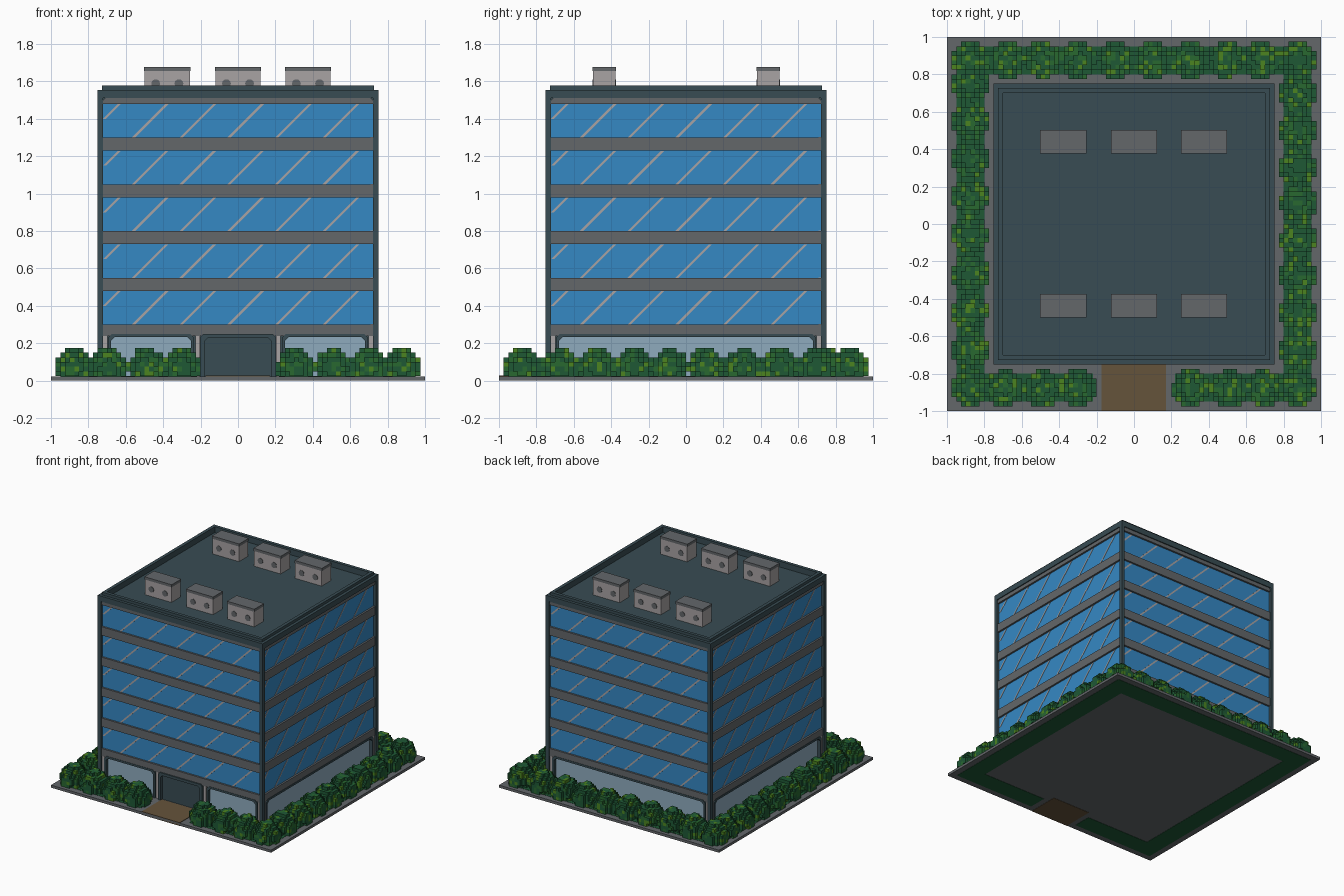
import bpy, bmesh, math, random
from mathutils import Matrix, Vector

if "Cube" in bpy.data.objects:
    bpy.data.objects.remove(bpy.data.objects["Cube"], do_unlink=True)
random.seed(4)


def material(name, rgb):
    lin = [(c / 255 / 12.92) if c < 11 else ((c / 255 + 0.055) / 1.055) ** 2.4 for c in rgb]
    m = bpy.data.materials.new(name)
    m.diffuse_color = (*lin, 1)
    m.use_nodes = True
    bsdf = m.node_tree.nodes["Principled BSDF"]
    bsdf.inputs["Base Color"].default_value = (*lin, 1)
    bsdf.inputs["Roughness"].default_value = 0.8
    return m


SLATE = material("dark slate", (56, 76, 83))
GREY = material("concrete grey", (99, 103, 106))
LIGHT = material("light grey", (168, 163, 164))
BLUE = material("blue glass", (53, 136, 196))
PALE = material("pale shop glass", (143, 171, 190))
BROWN = material("path brown", (101, 83, 59))
GREENS = [material("dark green", (30, 88, 53)),
          material("mid green", (40, 104, 48)),
          material("lime green", (76, 132, 32))]


def make_object(name, bm, mats):
    mesh = bpy.data.meshes.new(name)
    bm.to_mesh(mesh)
    bm.free()
    for m in mats:
        mesh.materials.append(m)
    ob = bpy.data.objects.new(name, mesh)
    bpy.context.scene.collection.objects.link(ob)
    return ob


class Part:
    """Collects prisms and boxes that share one name and colour."""

    def __init__(self, name, mat):
        self.name, self.mat, self.bm = name, mat, bmesh.new()

    def prism(self, outline, d0, d1, side=0):
        # outline is (across, up); d0..d1 is the distance from the centre
        rot = Matrix.Rotation(side * math.pi / 2, 3, 'Z')
        back, front = [[self.bm.verts.new(rot @ Vector((u, -d, z))) for u, z in outline]
                       for d in (d0, d1)]
        n = len(outline)
        faces = [self.bm.faces.new(front), self.bm.faces.new(back[::-1])]
        for i in range(n):
            j = (i + 1) % n
            faces.append(self.bm.faces.new((front[j], front[i], back[i], back[j])))
        return faces

    def plate(self, u0, u1, z0, z1, d0, d1, side=0, cut=0.0):
        top = [(u1, z1), (u0, z1)]
        if cut:
            top = [(u1, z1 - cut), (u1 - cut, z1), (u0 + cut, z1), (u0, z1 - cut)]
        self.prism([(u0, z0), (u1, z0)] + top, d0, d1, side)

    def arch(self, u0, u1, z0, z1, t, d0, d1, side=0, cut=0.02):
        outer = [(u0, z0), (u0, z1 - cut), (u0 + cut, z1), (u1 - cut, z1), (u1, z1 - cut), (u1, z0)]
        a, b, z = u0 + t, u1 - t, z1 - t
        inner = [(b, z0), (b, z - cut), (b - cut, z), (a + cut, z), (a, z - cut), (a, z0)]
        self.prism(outer + inner, d0, d1, side)

    def box(self, x0, x1, y0, y1, z0, z1):
        self.plate(x0, x1, z0, z1, -y1, -y0)

    def finish(self):
        bmesh.ops.recalc_face_normals(self.bm, faces=self.bm.faces)
        return make_object(self.name, self.bm, [self.mat])


BASE = 0.025
ROWS = [0.30 + 0.25 * i for i in range(5)]

# Ground slab, planting beds and entrance path
slab = Part("ground_slab", GREY)
slab.box(-1, 1, -1, 1, 0.002, BASE - 0.002)
path = Part("entrance_path", BROWN)
path.box(-0.175, 0.17, -1, -0.74, 0, BASE + 0.002)
beds = Part("planting_beds", GREENS[0])
for s in (-1, 1):
    beds.box(*sorted((s * 0.80, s * 0.95)), -0.95, 0.95, 0, BASE)
    beds.box(*sorted((s * 0.22, s * 0.80)), -0.95, -0.80, 0, BASE)
beds.box(-0.80, 0.80, 0.80, 0.95, 0, BASE)

# Building core with flat roof, and corner pillars
core = Part("building_core", SLATE)
core.box(-0.705, 0.705, -0.705, 0.705, 0.02, 1.53)
pillars = Part("corner_pillars", SLATE)
for x in (-0.75, 0.722):
    for y in (-0.75, 0.722):
        pillars.box(x, x + 0.028, y, y + 0.028, 0.02, 1.54)

# Facade, repeated on the four sides
parapet = Part("parapet", SLATE)
cornice = Part("cornice", SLATE)
glass = Part("office_windows", BLUE)
streaks = Part("window_reflections", LIGHT)
bands = Part("floor_bands", GREY)
posts = Part("ground_floor_posts", LIGHT)
frames = Part("shop_window_frames", SLATE)
shops = Part("shop_windows", PALE)
for side in range(4):
    parapet.plate(-0.727, 0.727, 1.50, 1.577, 0.70, 0.727, side)
    cornice.plate(-0.75, 0.75, 1.51, 1.555, 0.72, 0.75, side)
    bands.plate(-0.728, 0.728, 0.24, 0.30, 0.70, 0.742, side)
    bands.plate(-0.728, 0.728, 1.48, 1.512, 0.70, 0.742, side, cut=0.02)
    for z in ROWS:
        glass.plate(-0.725, 0.725, z, z + 0.18, 0.70, 0.727, side)
        if z < 1.2:
            bands.plate(-0.728, 0.728, z + 0.18, z + 0.25, 0.70, 0.742, side)
        # slanted reflections, clipped to the pane
        for k in range(-1, 6):
            u = -0.567 + 0.255 * k
            lo, hi = max(0, -0.722 - u), min(0.178, 0.71 - u)
            if hi > lo:
                streaks.prism([(u + lo, z + lo), (u + lo + 0.017, z + lo),
                               (u + hi + 0.017, z + hi), (u + hi, z + hi)], 0.725, 0.729, side)
    # ground floor: two windows beside the door in front, one wide window elsewhere
    openings = [(-0.695, -0.235), (0.235, 0.695)] if side == 0 else [(-0.695, 0.695)]
    for u0, u1 in openings:
        frames.arch(u0, u1, 0.02, 0.25, 0.016, 0.70, 0.745, side)
        shops.plate(u0 + 0.01, u1 - 0.01, 0.02, 0.24, 0.70, 0.72, side, cut=0.02)
    for u in (-0.709, 0.709) + ((-0.216, 0.216) if side == 0 else ()):
        posts.plate(u - 0.012, u + 0.012, 0.02, 0.241, 0.70, 0.738, side)

# Entrance door
door_frame = Part("door_frame", SLATE)
door_frame.arch(-0.20, 0.20, 0.02, 0.25, 0.022, 0.70, 0.752, cut=0.015)
door = Part("door", SLATE)
door.plate(-0.185, 0.185, 0.02, 0.235, 0.70, 0.728)

# Rooftop cooling units with lids and round vents front and back
units = Part("cooling_units", LIGHT)
lids = Part("cooling_unit_lids", GREY)
vents = Part("cooling_unit_vents", GREY)
for x in (-0.378, 0, 0.374):
    for y in (-0.437, 0.44):
        units.box(x - 0.121, x + 0.121, y - 0.06, y + 0.06, 1.52, 1.66)
        lids.box(x - 0.124, x + 0.124, y - 0.062, y + 0.062, 1.655, 1.677)
        for dx in (-0.062, 0.062):
            ring = [(x + dx + 0.024 * math.cos(a * math.pi / 5),
                     1.588 + 0.024 * math.sin(a * math.pi / 5)) for a in range(10)]
            vents.prism(ring, -y - 0.0635, -y + 0.0635)

for part in (slab, path, beds, core, pillars, parapet, cornice, glass, streaks, bands,
             posts, frames, shops, door_frame, door, units, lids, vents):
    part.finish()


# Blocky hedges: a row of bushes joined on one voxel grid, only outer faces kept
CELL = 0.025


def hedge(name, centres):
    cells = set()
    for cx, cy in centres:
        for i in range(int((cx - 0.15) // CELL), int((cx + 0.15) // CELL) + 1):
            for j in range(int((cy - 0.15) // CELL), int((cy + 0.15) // CELL) + 1):
                for k in range(6):
                    p = ((i + 0.5) * CELL - cx, (j + 0.5) * CELL - cy, (k + 0.5) * CELL - 0.045)
                    r = sum((abs(v) / s) ** 1.6 for v, s in zip(p, (0.108, 0.108, 0.113)))
                    if r < 1 + random.uniform(-0.06, 0.06):
                        cells.add((i, j, k))
    bm = bmesh.new()
    for cell in sorted(cells):
        tint = random.choices((0, 1, 2), (0.62, 0.25, 0.13))[0]
        for axis in range(3):
            for step in (0, 1):
                near = list(cell)
                near[axis] += 2 * step - 1
                if tuple(near) in cells:
                    continue
                quad = []
                for b, c in ((0, 0), (1, 0), (1, 1), (0, 1)):
                    p = list(cell)
                    p[axis] += step
                    p[(axis + 1) % 3] += b
                    p[(axis + 2) % 3] += c
                    quad.append(bm.verts.new((p[0] * CELL, p[1] * CELL, p[2] * CELL + BASE)))
                face = bm.faces.new(quad if step else quad[::-1])
                face.material_index = tint
    make_object(name, bm, GREENS)


R = 0.877
hedge("hedge_back", [(-R + 2 * R * i / 9, R) for i in range(10)])
hedge("hedge_right", [(-R, -0.67 + 0.203 * i) for i in range(8)])
hedge("hedge_left", [(R, -0.67 + 0.195 * i) for i in range(8)])
hedge("hedge_front_right", [(x, -R) for x in (-R, -0.69, -0.49, -0.30)])
hedge("hedge_front_left", [(x, -R) for x in (0.305, 0.51, 0.695, R)])
